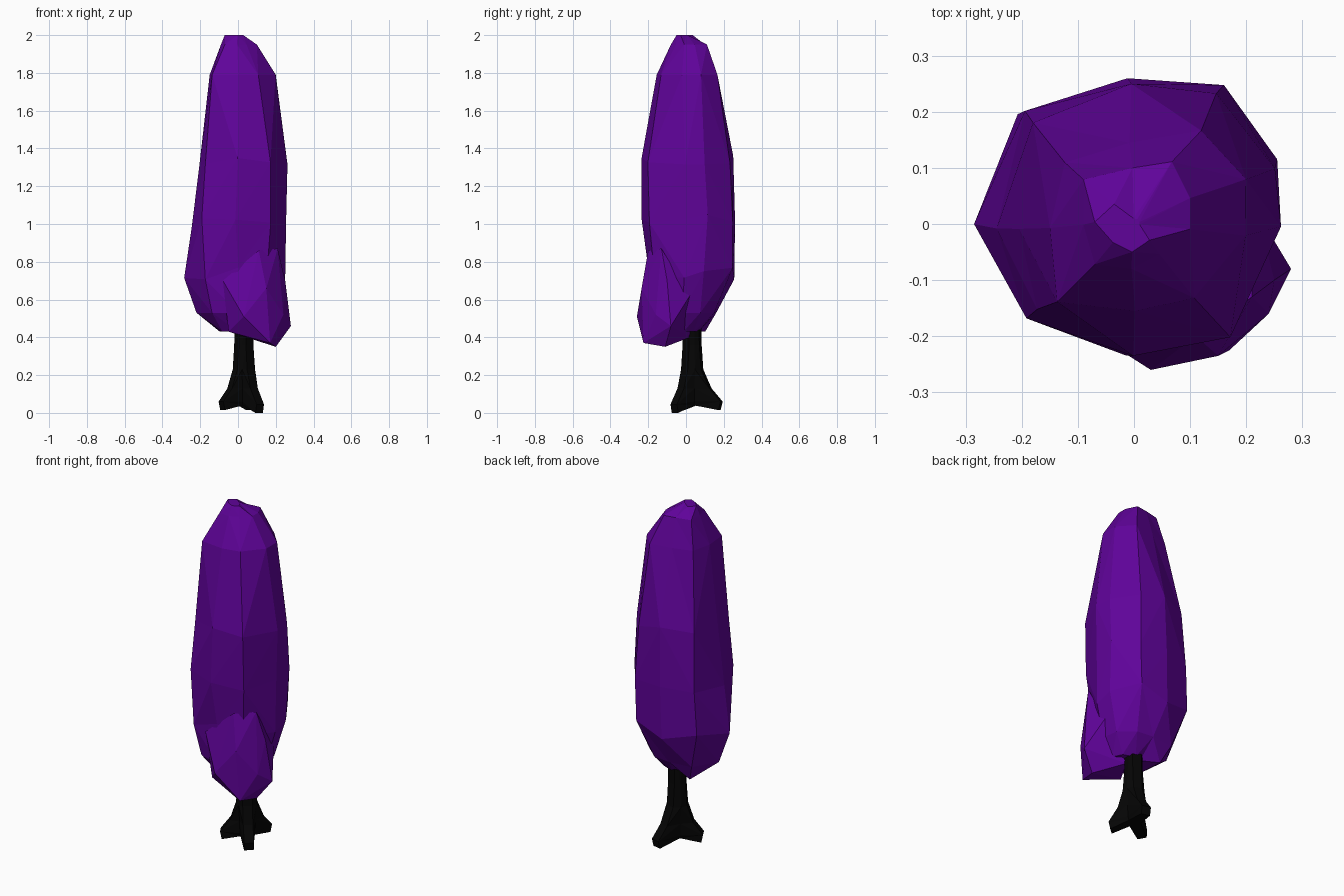
import bpy, bmesh, math, random
from mathutils import Vector

random.seed(4)
cube = bpy.data.objects.get("Cube")
if cube:
    bpy.data.objects.remove(cube)


def material(name, color):
    m = bpy.data.materials.new(name)
    m.use_nodes = True
    m.diffuse_color = color
    m.node_tree.nodes["Principled BSDF"].inputs["Base Color"].default_value = color
    return m


purple = material("purple leaves", (0.115, 0.001, 0.32, 1))
black = material("black bark", (0.0015, 0.0015, 0.0015, 1))


def finish(bm, name, mat):
    bmesh.ops.recalc_face_normals(bm, faces=bm.faces[:])
    me = bpy.data.meshes.new(name)
    bm.to_mesh(me)
    bm.free()
    me.materials.append(mat)
    ob = bpy.data.objects.new(name, me)
    bpy.context.collection.objects.link(ob)
    return ob


def loft(name, rings, mat):
    """Skin closed rings with triangles, folding each quad outwards."""
    bm = bmesh.new()
    loops = [[bm.verts.new(p) for p in ring] for ring in rings]
    for low, high in zip(loops, loops[1:]):
        n = len(low)
        mid = sum((v.co for v in low + high), Vector()) / (2 * n)
        for i in range(n):
            k = (i + 1) % n
            a, b, c, d = low[i], low[k], high[k], high[i]
            reach_ac = ((a.co + c.co) / 2 - mid).xy.length
            reach_bd = ((b.co + d.co) / 2 - mid).xy.length
            pair = ((a, b, c), (a, c, d)) if reach_ac > reach_bd else ((a, b, d), (b, c, d))
            for tri in pair:
                bm.faces.new(tri)
    bm.faces.new(loops[0])
    bm.faces.new(loops[-1])
    return finish(bm, name, mat)


def hull(name, points, mat):
    bm = bmesh.new()
    for p in points:
        bm.verts.new(p)
    res = bmesh.ops.convex_hull(bm, input=bm.verts[:])
    loose = {g for g in res["geom_interior"] if isinstance(g, bmesh.types.BMVert)}
    bmesh.ops.delete(bm, geom=list(loose), context="VERTS")
    return finish(bm, name, mat)


# Main crown: faceted column, reach in nine directions at each height
angles = (-4, 22, 57, 92, 136, 180, 224, 268, 312)
levels = {
    0.43: (0.14, 0.12, 0.08, 0.05, 0.14, 0.09, 0.12, 0.12, 0.15),
    0.53: (0.20, 0.20, 0.18, 0.16, 0.20, 0.22, 0.20, 0.19, 0.18),
    0.74: (0.25, 0.265, 0.29, 0.256, 0.285, 0.285, 0.24, 0.20, 0.225),
    1.02: (0.255, 0.28, 0.295, 0.26, 0.28, 0.245, 0.255, 0.235, 0.26),
    1.34: (0.262, 0.27, 0.275, 0.25, 0.255, 0.205, 0.23, 0.235, 0.265),
    1.79: (0.20, 0.215, 0.205, 0.145, 0.165, 0.15, 0.195, 0.155, 0.17),
    1.95: (0.10, 0.11, 0.13, 0.10, 0.12, 0.09, 0.10, 0.08, 0.07),
    2.00: (0.01, 0.01, 0.01, 0.01, 0.05, 0.07, 0.05, 0.05, 0.04),
}
crown = []
for z, reaches in levels.items():
    ring = []
    for a, r in zip(angles, reaches):
        t = math.radians(a + random.uniform(-3, 3))
        dz = random.uniform(-0.04, 0.04) if 0.6 < z < 1.7 else 0
        ring.append((r * math.cos(t), r * math.sin(t), z + dz))
    crown.append(ring)
loft("crown", crown, purple)

# Smaller leaf clump that overlaps the crown at the bottom
hull("lower_clump", [
    (0.28, -0.08, 0.46), (0.20, -0.11, 0.35), (0.17, -0.225, 0.37),
    (0.03, -0.26, 0.51), (-0.05, -0.17, 0.43), (-0.08, -0.19, 0.70),
    (0.11, -0.20, 0.86), (0.21, -0.13, 0.87), (0.25, -0.10, 0.70),
    (0.24, -0.16, 0.52), (0.15, -0.235, 0.66), (0.07, 0.02, 0.40),
    (0.22, 0.02, 0.62)], purple)

# Trunk: three flared roots with valleys between them, round higher up
center = Vector((0.032, 0.033, 0))
roots = [Vector(p) - center for p in
         ((0.118, -0.065, 0), (0.07, 0.188, 0), (-0.09, -0.035, 0))]
flare = ((0.015, 0.93, 0.04), (0.06, 1.0, 0.05), (0.13, 0.62, 0.052),
         (0.23, 0, 0.06), (0.36, 0, 0.05), (0.6, 0, 0.045))
trunk = []
for z, reach, valley in flare:
    ring = []
    for i, r in enumerate(roots):
        out = r.normalized()
        wide = Vector((-out.y, out.x, 0)) * 0.026
        between = out + roots[(i + 1) % 3].normalized()
        tip = r * reach if reach else out * valley * 0.9
        drop = 0.015 if i == 0 and z < 0.1 else 0
        lift = 0.025 if z < 0.05 else 0
        for p, h in ((tip - wide, z - drop), (tip + wide, z - drop),
                     (between.normalized() * valley, z + lift)):
            ring.append(center + p + Vector((0, 0, h)))
    trunk.append(ring)
loft("trunk", trunk, black)
